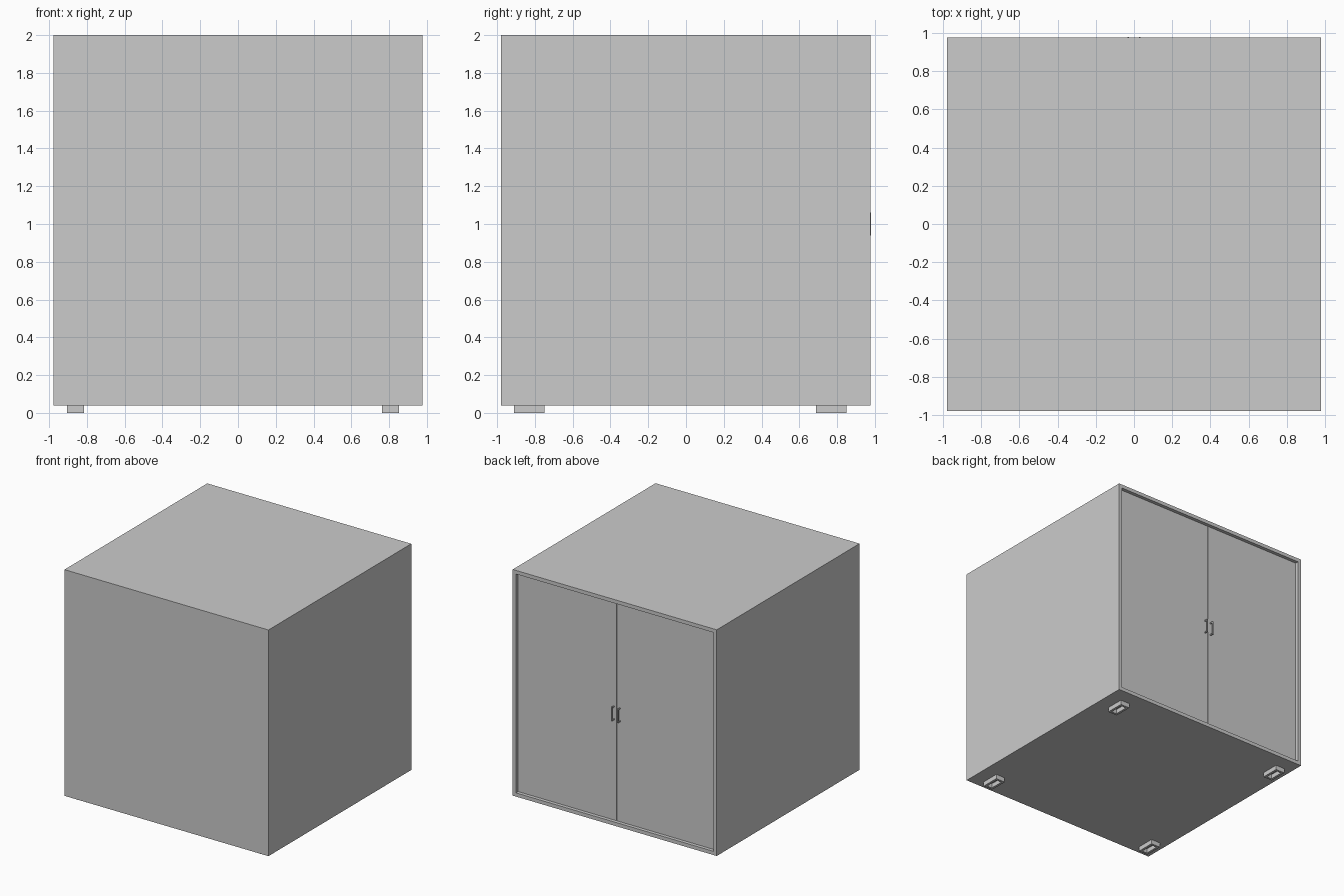
import bpy, bmesh
from mathutils import Matrix, Vector

if "Cube" in bpy.data.objects:
    bpy.data.objects.remove(bpy.data.objects["Cube"])

X, Y0, Y1, Z0, Z1 = 0.978, -0.98, 0.976, 0.04, 2.0   # carcass limits
WALL, RECESS, DOOR = 0.032, 0.03, 0.025


def finish(name, bm):
    bmesh.ops.recalc_face_normals(bm, faces=bm.faces)
    me = bpy.data.meshes.new(name)
    bm.to_mesh(me)
    bm.free()
    ob = bpy.data.objects.new(name, me)
    bpy.context.collection.objects.link(ob)
    return ob


def add_box(bm, lo, hi):
    lo, hi = Vector(lo), Vector(hi)
    m = Matrix.Translation((lo + hi) / 2) @ Matrix.Diagonal((*(hi - lo), 1))
    return bmesh.ops.create_cube(bm, size=1, matrix=m)["verts"]


def pocket(bm, axis, wall, depth):
    """Inset the face looking along axis and push it inward."""
    axis = Vector(axis)
    bm.normal_update()
    face = max(bm.faces, key=lambda f: f.normal.dot(axis))
    bmesh.ops.inset_region(bm, faces=[face], thickness=wall, use_even_offset=True)
    ext = bmesh.ops.extrude_discrete_faces(bm, faces=[face])["faces"][0]
    bmesh.ops.translate(bm, verts=ext.verts, vec=-axis * depth)


# Cabinet carcass, open towards +y
bm = bmesh.new()
add_box(bm, (-X, Y0, Z0), (X, Y1, Z1))
pocket(bm, (0, 1, 0), WALL, Y1 - Y0 - WALL)
finish("cabinet_carcass", bm)

face_y = Y1 - RECESS
for side, s in (("left", -1), ("right", 1)):
    # Recessed door with a hairline gap in the middle
    xs = sorted((s * 0.002, s * (X - WALL)))
    bm = bmesh.new()
    add_box(bm, (xs[0], face_y - DOOR, Z0 + WALL), (xs[1], face_y, Z1 - WALL))
    finish(side + "_door", bm)

    # Handle: grip bar on two posts
    bm = bmesh.new()
    x, t = s * 0.03, 0.005
    add_box(bm, (x - t, 0.97, 0.94), (x + t, 0.98, 1.06))
    for z in (0.945, 1.055):
        add_box(bm, (x - t, face_y, z - t), (x + t, 0.97, z + t))
    finish(side + "_handle", bm)

# Hollow rectangular feet
for ny, y in (("front", -0.829), ("back", 0.768)):
    for nx, x in (("left", -0.861), ("right", 0.808)):
        bm = bmesh.new()
        add_box(bm, (x - 0.045, y - 0.081, 0), (x + 0.045, y + 0.081, Z0))
        pocket(bm, (0, 0, -1), 0.02, Z0 - 0.001)
        finish(f"{ny}_{nx}_foot", bm)
